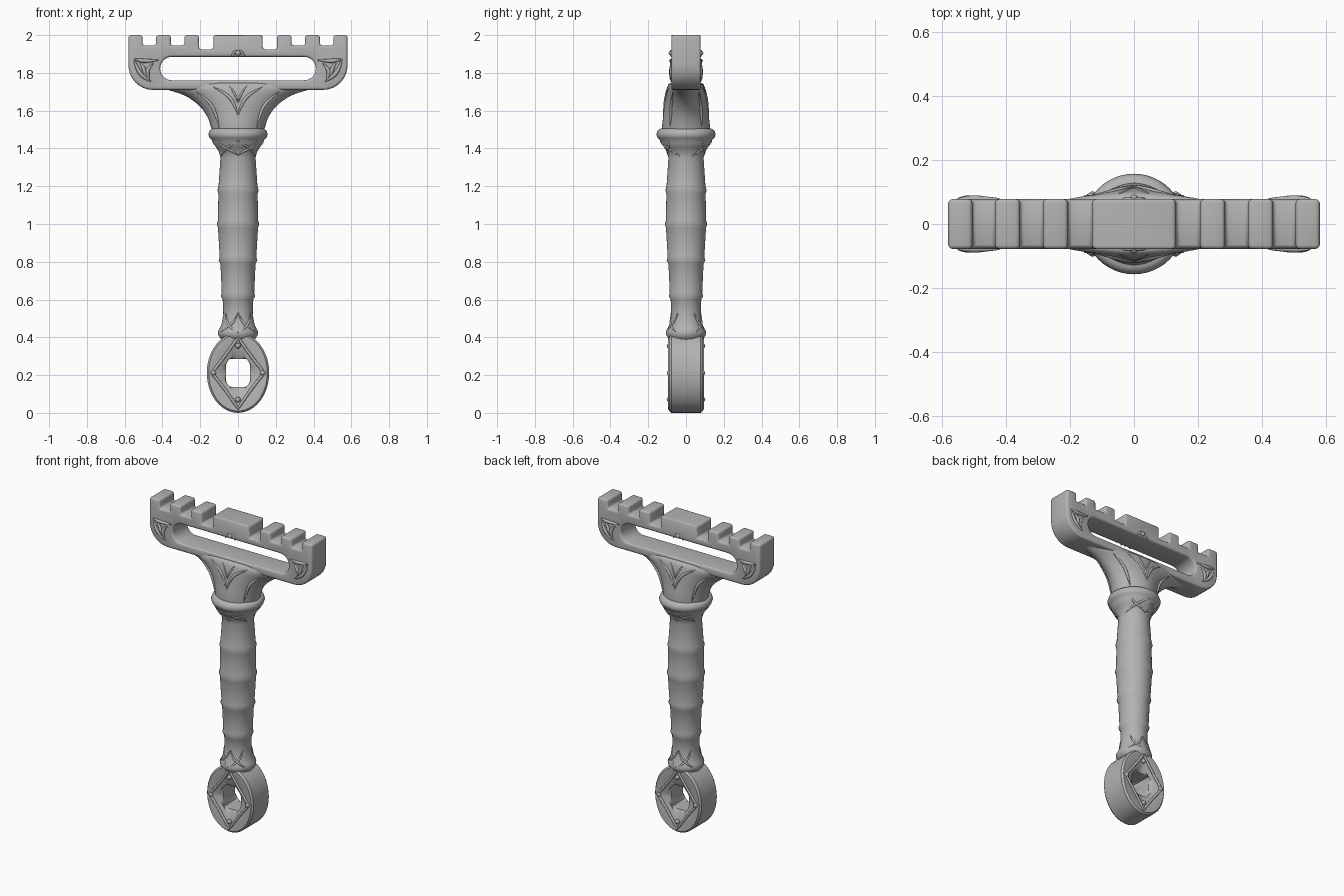
import bpy, bmesh, math
from math import sin, cos, pi, sqrt

if "Cube" in bpy.data.objects:
    bpy.data.objects.remove(bpy.data.objects["Cube"], do_unlink=True)

steel = bpy.data.materials.new("grey_metal")
GREY = (0.45, 0.45, 0.45, 1)
steel.diffuse_color = GREY
steel.use_nodes = True
steel.node_tree.nodes["Principled BSDF"].inputs["Base Color"].default_value = GREY


def select(ob):
    bpy.ops.object.select_all(action='DESELECT')
    ob.select_set(True)
    bpy.context.view_layer.objects.active = ob


def finish(name, bm, bevel=0, angle=40):
    """Turn a bmesh into a shaded, optionally bevelled object."""
    bmesh.ops.recalc_face_normals(bm, faces=bm.faces[:])
    me = bpy.data.meshes.new(name)
    bm.to_mesh(me)
    bm.free()
    ob = bpy.data.objects.new(name, me)
    bpy.context.collection.objects.link(ob)
    me.materials.append(steel)
    select(ob)
    if bevel:
        mod = ob.modifiers.new("soft_edges", 'BEVEL')
        mod.width, mod.segments = bevel, 3
        mod.limit_method, mod.angle_limit = 'ANGLE', math.radians(35)
        mod.use_clamp_overlap = False
        bpy.ops.object.modifier_apply(modifier=mod.name)
    bpy.ops.object.shade_smooth_by_angle(angle=math.radians(angle))
    return ob


def superloop(a, b, p, n=48):
    """Superellipse outline: p=1 diamond, p=2 ellipse, large p rectangle."""
    pts = []
    for i in range(n):
        c, s = cos(2 * pi * i / n), sin(2 * pi * i / n)
        r = (abs(c) ** p + abs(s) ** p) ** (-1 / p)
        pts.append((a * r * c, b * r * s))
    return pts


def loft(name, loops, closed=False, angle=40):
    bm = bmesh.new()
    rings = [[bm.verts.new(co) for co in loop] for loop in loops]
    pairs = list(zip(rings, rings[1:]))
    if closed:
        pairs.append((rings[-1], rings[0]))
    else:
        bm.faces.new(rings[0])
        bm.faces.new(rings[-1])
    n = len(rings[0])
    for r, s in pairs:
        for i in range(n):
            j = (i + 1) % n
            bm.faces.new((r[i], r[j], s[j], s[i]))
    return finish(name, bm, angle=angle)


def arc(cx, cz, r, start, end, n=8):
    return [(cx + r * cos(math.radians(start + (end - start) * i / n)),
             cz + r * sin(math.radians(start + (end - start) * i / n)))
            for i in range(n + 1)]


def tubes(name, paths, depth, cyclic=False):
    """Carved ridges: tubes along paths, tapering at open ends."""
    cu = bpy.data.curves.new(name, 'CURVE')
    cu.dimensions, cu.bevel_depth, cu.bevel_resolution = '3D', depth, 2
    cu.use_fill_caps = True
    for path in paths:
        sp = cu.splines.new('POLY' if cyclic else 'NURBS')
        sp.points.add(len(path) - 1)
        for i, (pt, co) in enumerate(zip(sp.points, path)):
            pt.co = (*co, 1)
            pt.radius = 1 if cyclic or 0 < i < len(path) - 1 else 0.25
        sp.use_cyclic_u = cyclic
        if not cyclic:
            sp.order_u, sp.use_endpoint_u, sp.resolution_u = 3, True, 5
    ob = bpy.data.objects.new(name, cu)
    bpy.context.collection.objects.link(ob)
    select(ob)
    bpy.ops.object.convert(target='MESH')
    ob = bpy.context.object
    ob.data.materials.clear()
    ob.data.materials.append(steel)
    bpy.ops.object.shade_smooth_by_angle(angle=math.radians(60))


def mirrored(paths, surface):
    """Lay x-z paths on a surface depth, on both halves of front and back."""
    return [[(sx * x, sy * surface(x, z), z) for x, z in path]
            for path in paths for sx in (1, -1) for sy in (1, -1)]


def lerp(table, z):
    for a, b in zip(table, table[1:]):
        if z <= b[0]:
            t = max(0, (z - a[0]) / (b[0] - a[0]))
            return [u + (v - u) * t for u, v in zip(a[1:], b[1:])]
    return table[-1][1:]


# Toothed head with a long rounded slot
half = [(0.131, 2), (0.131, 1.925), (0.206, 1.925), (0.206, 2), (0.284, 2), (0.284, 1.945),
        (0.356, 1.945), (0.356, 2), (0.434, 2), (0.434, 1.945), (0.505, 1.945),
        (0.505, 2), (0.58, 2)] + arc(0.45, 1.84, 0.13, 0, -90)
outline = half + [(-x, z) for x, z in reversed(half)]
slot = (arc(0.35, 1.823, 0.062, -90, 90, 14) + arc(-0.35, 1.823, 0.062, 90, 270, 14))
bm = bmesh.new()
edges = []
for loop in (outline, slot):
    vs = [bm.verts.new((x, -0.078, z)) for x, z in loop]
    edges += [bm.edges.new((vs[i - 1], vs[i])) for i in range(len(vs))]
bmesh.ops.triangle_fill(bm, edges=edges, use_beauty=True)
ext = bmesh.ops.extrude_face_region(bm, geom=bm.faces[:])
bmesh.ops.translate(bm, vec=(0, 0.156, 0),
                    verts=[g for g in ext["geom"] if isinstance(g, bmesh.types.BMVert)])
finish("toothed_head", bm, bevel=0.013)

# Flared neck joining head and grip: height, half width, half depth
flare = [(1.48, .135, .125), (1.51, .142, .128), (1.56, .158, .122), (1.60, .182, .118),
         (1.64, .22, .114), (1.67, .262, .111), (1.69, .305, .108), (1.708, .365, .104),
         (1.722, .41, .10), (1.738, .40, .094), (1.746, .37, .085)]
loft("flared_neck", [[(x, y, z) for x, y in superloop(a, b, 1.9 - 1.2 * (z - 1.48))]
                     for z, a, b in flare], angle=60)

# Turned grip with ridges and collars: height, radius
grip = [(.37, .06), (.39, .09), (.41, .104), (.43, .106), (.445, .098), (.47, .087),
        (.52, .078), (.60, .081), (.618, .091), (.636, .086), (.79, .093), (.808, .102),
        (.826, .097), (.98, .106), (1.0, .112), (1.02, .106), (1.16, .104), (1.18, .109),
        (1.2, .103), (1.35, .093), (1.38, .10), (1.405, .115), (1.43, .135), (1.445, .137),
        (1.455, .15), (1.475, .157), (1.495, .15), (1.505, .135)]
loft("ridged_grip", [[(x, y, z) for x, y in superloop(r, r, 2)] for z, r in grip], angle=60)

# Oval end ring with a diamond recess running into a square hole
MID = 0.212
side = [(0.165, 0.212, 2, 0.078), (0.155, 0.202, 2, 0.09), (0.138, 0.188, 1.0, 0.088),
        (0.085, 0.105, 1.4, 0.072), (0.063, 0.074, 40, 0.058)]
sections = [(a, b, p, -y) for a, b, p, y in side] + [s for s in reversed(side)]
loft("end_ring", [[(x, y, z + MID) for x, z in superloop(a, b, p)]
                  for a, b, p, y in sections], closed=True, angle=35)
tubes("diamond_trim", [[(x, y, z + MID) for x, z in superloop(0.14, 0.19, 0.95)]
                       for y in (-0.088, 0.088)], 0.008, cyclic=True)

# Small studs on the ring faces and on the head above the slot
bm = bmesh.new()
studs = [(0, .07, .088), (0, .355, .088), (.13, MID, .088), (-.13, MID, .088), (0, 1.905, .078)]
for x, z, y in studs:
    for s in (1, -1):
        new = bmesh.ops.create_uvsphere(bm, u_segments=12, v_segments=8, radius=0.014)["verts"]
        bmesh.ops.translate(bm, verts=new, vec=(x, s * y, z))
finish("studs", bm, angle=60)


def neck_depth(x, z):
    a, b = lerp(flare, z)
    p = 1.9 - 1.2 * (z - 1.48)
    return b * max(0, 1 - (x / a) ** p) ** (1 / p) - 0.001


def grip_depth(x, z):
    r = lerp(grip, z)[0]
    return sqrt(max(0, r * r - x * x))


def head_depth(x, z):
    return 0.078


# Carved leaf veins on neck, grip ends and head corners
tubes("neck_leaf", mirrored([
    [(0, 1.575), (.02, 1.64), (.06, 1.69), (.13, 1.725)],
    [(0, 1.64), (.012, 1.69), (.045, 1.73)],
    [(.10, 1.51), (.115, 1.58), (.15, 1.65), (.22, 1.70)]], neck_depth), 0.009)
tubes("collar_leaves", mirrored([
    [(0, 1.365), (.035, 1.39), (.08, 1.41), (.10, 1.44)],
    [(.09, 1.36), (.075, 1.39), (.035, 1.42), (0, 1.44)]], grip_depth), 0.008)
tubes("lower_leaves", mirrored([
    [(0, .425), (.035, .445), (.06, .48), (.066, .53)],
    [(0, .53), (.02, .48), (.06, .45), (.09, .43)]], grip_depth), 0.007)
tubes("corner_leaves", mirrored([
    [(.42, 1.868), (.48, 1.862), (.52, 1.866), (.55, 1.872)],
    [(.55, 1.872), (.535, 1.82), (.50, 1.775), (.46, 1.755)],
    [(.45, 1.85), (.48, 1.82), (.48, 1.79), (.47, 1.76)],
    [(.52, 1.855), (.50, 1.83), (.495, 1.80), (.48, 1.77)]], head_depth), 0.011)
tubes("crest", mirrored([
    [(0, 1.92), (.015, 1.915), (.03, 1.895), (.035, 1.885)]], head_depth), 0.007)
